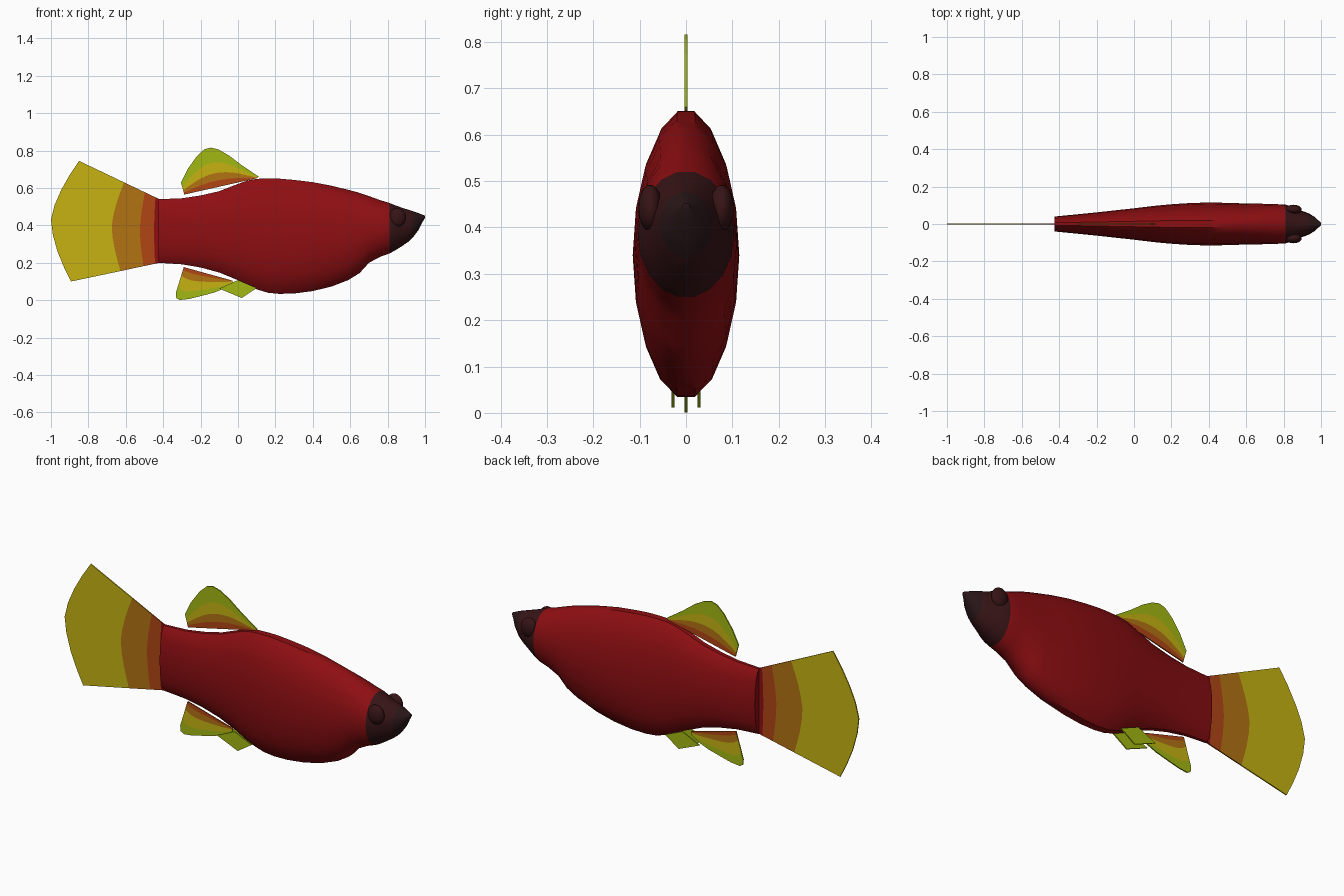
import bpy, bmesh, math
from mathutils import Vector

if "Cube" in bpy.data.objects:
    bpy.data.objects.remove(bpy.data.objects["Cube"])


def material(name, rgb):
    m = bpy.data.materials.new(name)
    m.diffuse_color = (*rgb, 1)
    m.use_nodes = True
    m.node_tree.nodes["Principled BSDF"].inputs["Base Color"].default_value = m.diffuse_color
    return m


RED = material("deep red", (0.27, 0.0045, 0.006))
DARK = material("dark maroon", (0.038, 0.007, 0.008))
SNOUT = material("near black", (0.022, 0.008, 0.009))
RUST = material("rust orange", (0.44, 0.062, 0.007))
ORANGE = material("orange brown", (0.45, 0.17, 0.006))
YELLOW = material("olive yellow", (0.57, 0.45, 0.006))
GREEN = material("leaf green", (0.36, 0.48, 0.006))


def finish(bm, name, mats):
    bmesh.ops.recalc_face_normals(bm, faces=bm.faces[:])
    me = bpy.data.meshes.new(name)
    bm.to_mesh(me)
    bm.free()
    ob = bpy.data.objects.new(name, me)
    bpy.context.collection.objects.link(ob)
    for m in mats:
        me.materials.append(m)
    return ob


def smooth(ob, angle=40):
    bpy.ops.object.select_all(action='DESELECT')
    ob.select_set(True)
    bpy.context.view_layer.objects.active = ob
    bpy.ops.object.shade_smooth_by_angle(angle=math.radians(angle))


# Body: 18-sided rings, each (x, top z, bottom z, half width)
rings = [(-0.425, .54, .20, .040), (-.30, .545, .192, .052), (-.2, .56, .175, .062),
         (-.1, .583, .148, .073), (0, .622, .107, .084), (.05, .64, .08, .09),
         (.1, .649, .058, .096), (.16, .651, .04, .102), (.22, .65, .034, .107),
         (.3, .643, .036, .112), (.4, .631, .049, .115), (.5, .612, .073, .113),
         (.59, .59, .108, .11), (.65, .574, .145, .109), (.7, .557, .2, .108),
         (.76, .535, .232, .106), (.81, .52, .25, .104), (.84, .508, .266, .094),
         (.875, .495, .288, .078), (.91, .484, .312, .066), (.935, .476, .335, .057),
         (.965, .466, .375, .038), (.985, .458, .415, .02), (1.0, .452, .44, .008)]
N = 18
bm = bmesh.new()
loops = []
for x, top, bot, w in rings:
    h = (top - bot) / 2 / math.cos(math.radians(10))
    loops.append([bm.verts.new((x, w * math.sin(a), (top + bot) / 2 + h * math.cos(a)))
                  for a in (math.radians(10 + 20 * i) for i in range(N))])
for l0, l1 in zip(loops, loops[1:]):
    x = (l0[0].co.x + l1[0].co.x) / 2
    for i in range(N):
        f = bm.faces.new((l0[i], l0[(i + 1) % N], l1[(i + 1) % N], l1[i]))
        f.material_index = 0 if x < .81 else 1 if x < .935 else 2
bm.faces.new(loops[0])
bm.faces.new(loops[-1]).material_index = 2
smooth(finish(bm, "body", [RED, DARK, SNOUT]))

# Eyes: flattened bulges on both sides of the head
for side, name in ((-1, "eye_left"), (1, "eye_right")):
    bm = bmesh.new()
    bmesh.ops.create_uvsphere(bm, u_segments=20, v_segments=12, radius=1)
    for v in bm.verts:
        v.co = Vector((.852 + .045 * v.co.x, side * .077 + .026 * v.co.y, .442 + .05 * v.co.z))
    smooth(finish(bm, name, [DARK]))


# Fins: a sheet lofted from a straight base to a free edge, split into colour bands
def fin(name, a, b, edge, bands, y=0, thickness=.006):
    a, b = Vector((a[0], y, a[1])), Vector((b[0], y, b[1]))
    edge = [Vector((x, y, z)) for x, z in edge]
    base = [a.lerp(b, i / (len(edge) - 1)) for i in range(len(edge))]
    bm = bmesh.new()
    rows = [[bm.verts.new(p.lerp(q, s)) for p, q in zip(base, edge)]
            for s in [0] + [s for s, m in bands]]
    for k, (r0, r1) in enumerate(zip(rows, rows[1:])):
        for i in range(len(edge) - 1):
            bm.faces.new((r0[i], r0[i + 1], r1[i + 1], r1[i])).material_index = k
    ob = finish(bm, name, [m for s, m in bands])
    mod = ob.modifiers.new("thickness", 'SOLIDIFY')
    mod.thickness = thickness
    mod.offset = 0
    return ob


fin("tail_fin", (-.42, .54), (-.42, .2),
    [(-.85, .745), (-.90, .67), (-.945, .59), (-.98, .51), (-1, .43), (-.99, .35),
     (-.965, .26), (-.93, .175), (-.893, .1)],
    [(.05, RED), (.18, RUST), (.44, ORANGE), (1, YELLOW)])

fin("dorsal_fin", (-.287, .565), (.1, .652),
    [(-.305, .63), (-.27, .70), (-.22, .77), (-.18, .807), (-.145, .816), (-.105, .806),
     (-.05, .775), (.02, .722), (.112, .66)],
    [(.16, RUST), (.35, ORANGE), (.62, YELLOW), (1, GREEN)])

fin("anal_fin", (-.29, .177), (-.03, .105),
    [(-.332, .04), (-.33, .012), (-.312, .001), (-.26, .007), (-.2, .022), (-.13, .04),
     (-.08, .06), (-.03, .09)],
    [(.12, RUST), (.33, ORANGE), (.7, YELLOW), (1, GREEN)])

for side, name in ((-1, "pelvic_fin_left"), (1, "pelvic_fin_right")):
    fin(name, (0, .108), (.1, .065), [(-.1, .062), (.02, .012)], [(1, GREEN)], y=side * .028)
